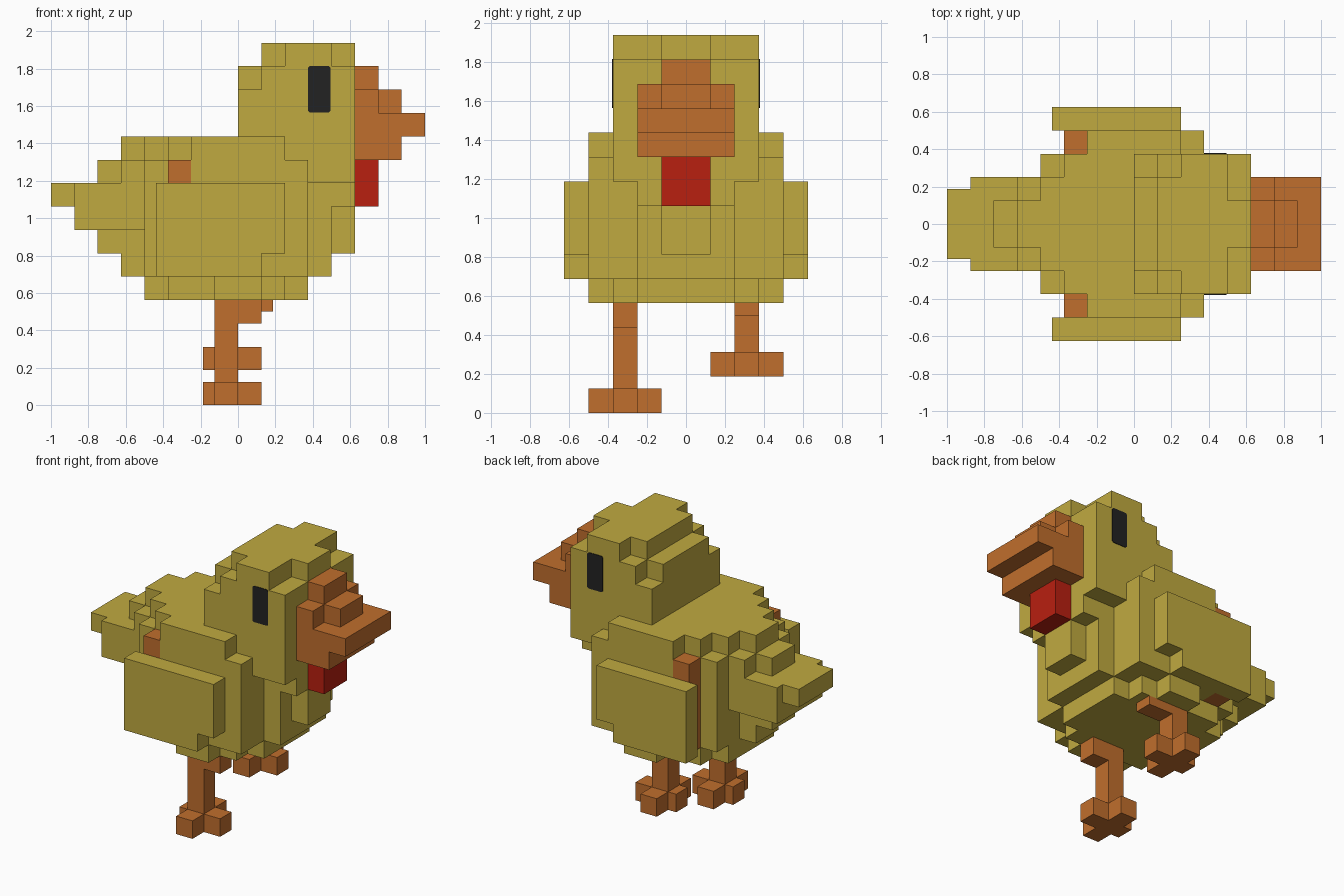
import bpy, bmesh
from itertools import product

if "Cube" in bpy.data.objects:
    bpy.data.objects.remove(bpy.data.objects["Cube"], do_unlink=True)

U = 0.0625  # one block unit


def material(name, rgb):
    m = bpy.data.materials.new(name)
    m.use_nodes = True
    col = (*rgb, 1.0)
    m.diffuse_color = col
    m.node_tree.nodes["Principled BSDF"].inputs["Base Color"].default_value = col
    return m


YELLOW = material("feather_yellow", (0.527, 0.402, 0.051))
ORANGE = material("beak_orange", (0.527, 0.156, 0.026))
RED = material("wattle_red", (0.485, 0.014, 0.005))
BLACK = material("eye_black", (0.016, 0.016, 0.016))


def finish(name, bm, mat):
    me = bpy.data.meshes.new(name)
    bm.to_mesh(me)
    bm.free()
    me.materials.append(mat)
    ob = bpy.data.objects.new(name, me)
    bpy.context.collection.objects.link(ob)
    return ob


def sym(x0, x1, half, z0, z1):
    """Box mirrored across y = 0."""
    return (x0, x1, -half, half, z0, z1)


def blocks(name, boxes, mat):
    """Merge boxes (x0, x1, y0, y1, z0, z1 in block units) into one clean shell."""
    cells = set()
    for x0, x1, y0, y1, z0, z1 in boxes:
        cells.update(product(range(x0, x1), range(y0, y1), range(z0, z1)))
    bm = bmesh.new()
    verts = {}

    def vert(p):
        if p not in verts:
            verts[p] = bm.verts.new([c * U for c in p])
        return verts[p]

    for cell in cells:
        for axis, side in product(range(3), (0, 1)):
            near = list(cell)
            near[axis] += 1 if side else -1
            if tuple(near) in cells:
                continue
            b, c = (axis + 1) % 3, (axis + 2) % 3
            ring = []
            for db, dc in ((0, 0), (1, 0), (1, 1), (0, 1)):
                p = list(cell)
                p[axis] += side
                p[b] += db
                p[c] += dc
                ring.append(vert(tuple(p)))
            bm.faces.new(ring if side else ring[::-1])
    bmesh.ops.dissolve_limit(bm, angle_limit=0.01, verts=bm.verts[:], edges=bm.edges[:])
    return finish(name, bm, mat)


# Stepped body, widest boxes first
blocks("body", [
    sym(-4, 6, 8, 11, 21), sym(-4, 4, 8, 21, 23), sym(-2, 2, 8, 9, 11),
    sym(-8, 6, 6, 11, 21), sym(-6, 4, 6, 21, 23), sym(-6, 4, 6, 9, 11),
    sym(-8, 8, 4, 11, 17), sym(-8, 10, 4, 17, 19), sym(-10, 6, 4, 19, 21),
    sym(-8, 4, 4, 21, 23), sym(-8, 6, 4, 9, 11),
    sym(-12, 6, 2, 19, 21), sym(-10, 4, 2, 21, 23), sym(8, 10, 2, 13, 17),
    # tail
    sym(-14, -8, 4, 15, 19), sym(-16, -14, 3, 17, 19),
    sym(-12, -8, 2, 13, 15), sym(-10, -8, 2, 11, 13),
], YELLOW)

# Head with stepped crown
blocks("head", [
    sym(0, 10, 6, 19, 27), sym(2, 10, 6, 27, 29), sym(0, 10, 4, 27, 29),
    sym(4, 8, 6, 29, 31), sym(2, 8, 4, 29, 31), sym(2, 10, 2, 29, 31),
], YELLOW)

# Beak and wattle
blocks("beak", [
    sym(10, 12, 2, 27, 29), sym(10, 12, 4, 25, 27), sym(10, 14, 2, 25, 27),
    sym(10, 16, 4, 23, 25), sym(10, 14, 4, 21, 23),
], ORANGE)
blocks("wattle", [sym(10, 12, 2, 17, 21)], RED)


def eye(name, side):
    """Thin plate with clipped corners on the side of the head."""
    x0, x1, z0, z1, r = 0.375, 0.495, 1.565, 1.815, 0.01
    outline = [(x0 + r, z0), (x1 - r, z0), (x1, z0 + r), (x1, z1 - r),
               (x1 - r, z1), (x0 + r, z1), (x0, z1 - r), (x0, z0 + r)]
    bm = bmesh.new()
    face = bm.faces.new([bm.verts.new((x, side * 0.372, z)) for x, z in outline])
    out = bmesh.ops.extrude_face_region(bm, geom=[face])
    moved = [g for g in out["geom"] if isinstance(g, bmesh.types.BMVert)]
    bmesh.ops.translate(bm, verts=moved, vec=(0, side * 0.007, 0))
    bmesh.ops.recalc_face_normals(bm, faces=bm.faces[:])
    finish(name, bm, BLACK)


# Parts on both flanks: eyes, wings, wing joints, legs
for label, side in (("front", -1), ("back", 1)):
    def flank(x0, x1, a, b, z0, z1):
        y0, y1 = sorted((side * a, side * b))
        return (x0, x1, y0, y1, z0, z1)

    eye(label + "_eye", side)
    blocks(label + "_wing", [flank(-7, 4, 8, 10, 13, 19),
                             flank(-7, 2, 8, 10, 11, 13)], YELLOW)
    blocks(label + "_wing_joint", [flank(-6, -4, 6, 8, 11, 21)], ORANGE)

    # One foot stands on the ground, the other is lifted
    base = 0 if side < 0 else 3
    thigh = flank(0, 2, 4, 6, 7, 9) if side < 0 else flank(0, 3, 4, 6, 8, 9)
    blocks(label + "_leg", [flank(-2, 0, 4, 6, base, 9), thigh,
                            flank(-3, 2, 4, 6, base, base + 2),
                            flank(-2, 0, 2, 8, base, base + 2)], ORANGE)
